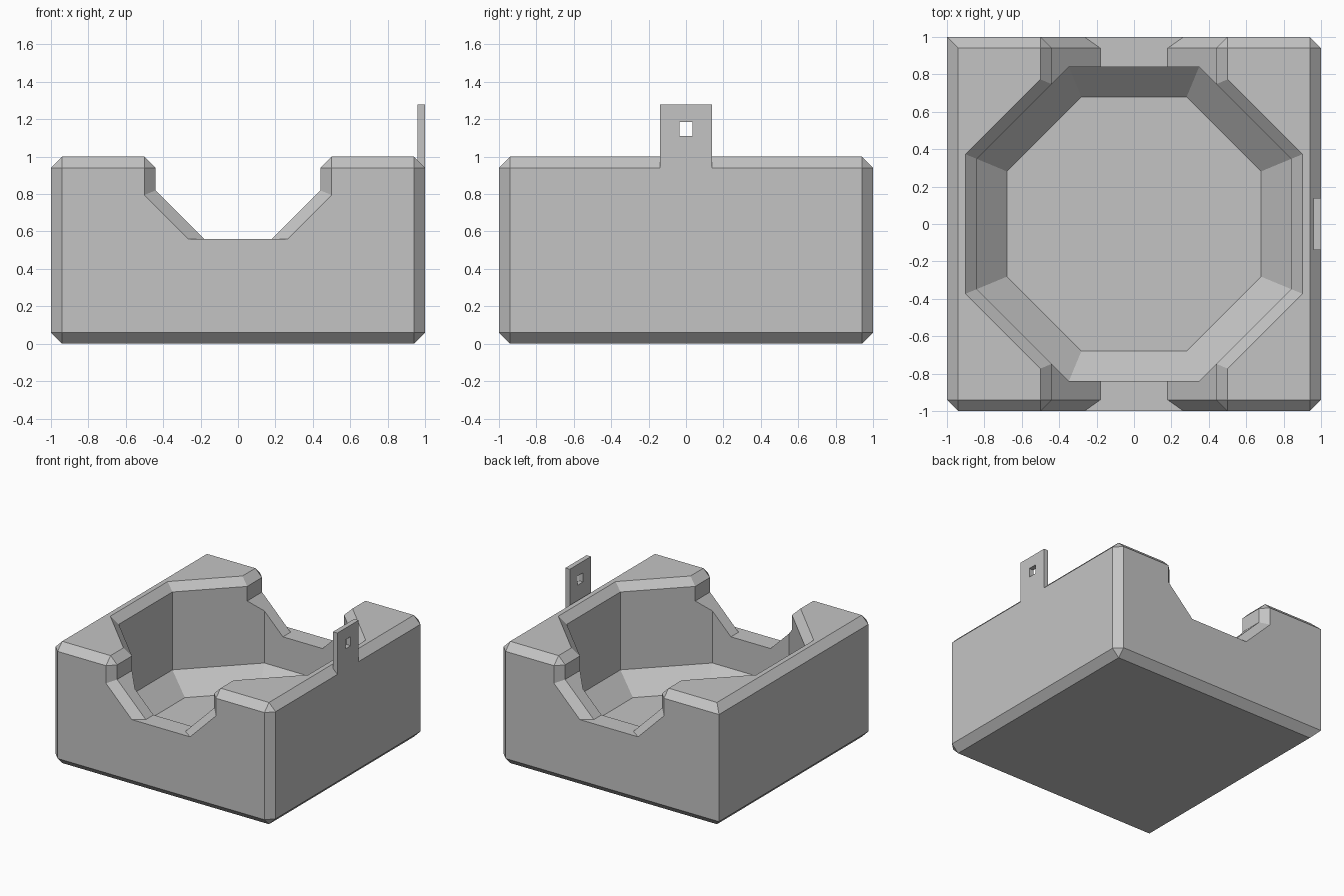
import bpy, bmesh
from math import pi, cos, sin, sqrt
from mathutils import Matrix

CH = 0.06  # chamfer width

cube = bpy.data.objects.get("Cube")
if cube:
    bpy.data.objects.remove(cube, do_unlink=True)

grey = bpy.data.materials.new("light_grey")
grey.use_nodes = True
colour = (0.55, 0.55, 0.55, 1)
grey.diffuse_color = colour
grey.node_tree.nodes["Principled BSDF"].inputs["Base Color"].default_value = colour


def make_object(name, bm):
    bmesh.ops.recalc_face_normals(bm, faces=bm.faces)
    mesh = bpy.data.meshes.new(name)
    bm.to_mesh(mesh)
    bm.free()
    mesh.materials.append(grey)
    obj = bpy.data.objects.new(name, mesh)
    bpy.context.collection.objects.link(obj)
    return obj


def box(x0, x1, y0, y1, z0, z1):
    bm = bmesh.new()
    size = Matrix.Diagonal((x1 - x0, y1 - y0, z1 - z0, 1))
    place = Matrix.Translation(((x0 + x1) / 2, (y0 + y1) / 2, (z0 + z1) / 2))
    bmesh.ops.create_cube(bm, size=1, matrix=place @ size)
    return bm


def loft(rings):
    """Skin a list of closed rings and cap both ends."""
    bm = bmesh.new()
    loops = [[bm.verts.new(p) for p in ring] for ring in rings]
    n = len(loops[0])
    for a, b in zip(loops, loops[1:]):
        for i in range(n):
            j = (i + 1) % n
            bm.faces.new((a[i], a[j], b[j], b[i]))
    bm.faces.new(loops[0])
    bm.faces.new(loops[-1])
    return bm


def cut(target, cutter):
    """Subtract a cutter, apply the result and remove the cutter."""
    cutter.hide_render = True
    mod = target.modifiers.new("cut", "BOOLEAN")
    mod.operation = "DIFFERENCE"
    mod.solver = "EXACT"
    mod.object = cutter
    bpy.context.view_layer.objects.active = target
    bpy.ops.object.modifier_apply(modifier=mod.name)
    bpy.data.objects.remove(cutter, do_unlink=True)


# Body: chamfered block, with the back right upright edge left sharp
bm = box(-1, 1, -1, 1, 0, 1)
edges = [e for e in bm.edges
         if not all(v.co.x < 0 and v.co.y > 0 for v in e.verts)]
bmesh.ops.bevel(bm, geom=edges, offset=CH, offset_type="OFFSET",
                segments=1, affect="EDGES", clamp_overlap=True)
body = make_object("body", bm)


# Octagonal pocket with a sloped foot and a chamfered rim
def octagon(apothem, z):
    r = apothem / cos(pi / 8)
    return [(r * cos((k + 0.5) * pi / 4), r * sin((k + 0.5) * pi / 4), z)
            for k in range(8)]


pocket = [(0.68, 0.14), (0.84, 0.30), (0.84, 1 - CH), (0.96, 1 + CH)]
cut(body, make_object("pocket_cutter", loft([octagon(*p) for p in pocket])))


# Front and back notches, flaring at the outer faces
def notch(y, d):
    half = [(0.18 + sqrt(2) * d, 0.56),
            (0.44 + d, 0.82 - (sqrt(2) - 1) * d),
            (0.44 + d, 1 - CH),
            (0.56 + d, 1 + CH)]
    return [(x, y, z) for x, z in half] + [(-x, y, z) for x, z in reversed(half)]


sections = [(-1 - CH, 2 * CH), (-1 + CH, 0), (1 - CH, 0), (1 + CH, 2 * CH)]
cut(body, make_object("notch_cutter", loft([notch(*s) for s in sections])))

# Upright tab on the left side, with a small square hole
tab = make_object("tab", box(0.96, 1, -0.138, 0.138, 1 - CH, 1.28))
cut(tab, make_object("hole_cutter", box(0.9, 1.1, -0.035, 0.035, 1.11, 1.185)))
